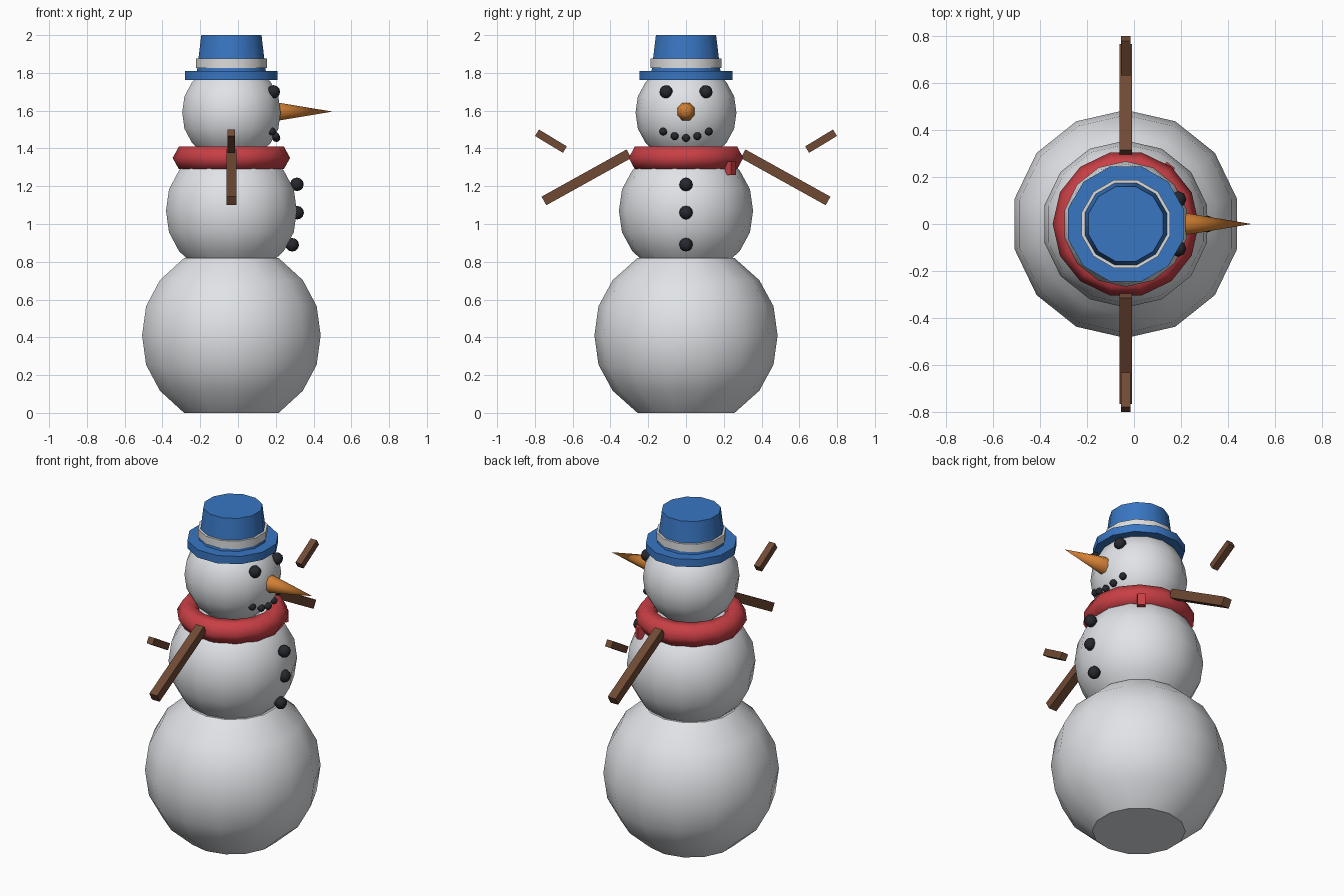
import bpy, bmesh, math
from mathutils import Vector, Matrix

if "Cube" in bpy.data.objects:
    bpy.data.objects.remove(bpy.data.objects["Cube"])

AX = -0.035  # x of the body's axis


def mat(name, rgb):
    m = bpy.data.materials.new(name)
    m.diffuse_color = (*rgb, 1)
    m.use_nodes = True
    m.node_tree.nodes["Principled BSDF"].inputs["Base Color"].default_value = m.diffuse_color
    return m


SNOW = mat("snow", (0.78, 0.80, 0.83))
BLUE = mat("hat blue", (0.04, 0.18, 0.54))
BAND = mat("band grey", (0.72, 0.72, 0.72))
RED = mat("scarf red", (0.58, 0.05, 0.06))
WOOD = mat("wood brown", (0.16, 0.068, 0.035))
ORANGE = mat("carrot orange", (0.66, 0.22, 0.035))
COAL = mat("coal black", (0.02, 0.021, 0.027))


def finish(name, bm, m, smooth=None):
    bmesh.ops.recalc_face_normals(bm, faces=bm.faces)
    me = bpy.data.meshes.new(name)
    bm.to_mesh(me)
    bm.free()
    me.materials.append(m)
    ob = bpy.data.objects.new(name, me)
    bpy.context.collection.objects.link(ob)
    if smooth:
        bpy.ops.object.select_all(action='DESELECT')
        ob.select_set(True)
        bpy.context.view_layer.objects.active = ob
        bpy.ops.object.shade_smooth_by_angle(angle=math.radians(smooth))
    return ob


def lathe(name, prof, n, start, m, smooth=40, ring=False):
    """Spin (radius, z) points round the body axis; ring closes the section."""
    bm = bmesh.new()
    loops = []
    for r, z in prof:
        loops.append([bm.verts.new((AX + r * math.cos(start + math.tau * i / n),
                                    r * math.sin(start + math.tau * i / n), z))
                      for i in range(n)])
    pairs = list(zip(loops, loops[1:]))
    if ring:
        pairs.append((loops[-1], loops[0]))
    else:
        bm.faces.new(loops[0])
        bm.faces.new(loops[-1])
    for a, b in pairs:
        for i in range(n):
            j = (i + 1) % n
            bm.faces.new((a[i], a[j], b[j], b[i]))
    return finish(name, bm, m, smooth)


def coal(name, loc, r):
    bm = bmesh.new()
    bmesh.ops.create_uvsphere(bm, u_segments=8, v_segments=6, radius=r,
                              matrix=Matrix.Translation(loc))
    finish(name, bm, COAL, 50)


def stick(name, a, b, w):
    """Square bar from a to b in the plane of the arms."""
    a, b = Vector(a), Vector(b)
    d = b - a
    bm = bmesh.new()
    bmesh.ops.create_cube(bm, size=1, matrix=Matrix.Translation((a + b) / 2)
                          @ Matrix.Rotation(math.atan2(d.z, d.y), 4, 'X')
                          @ Matrix.Diagonal((w, d.length, w, 1)))
    finish(name, bm, WOOD)


# snowballs: spheres cut flat at top and bottom
HALF = [(1, 0), (0.955, 0.32), (0.8, 0.604), (0.53, 0.845)]
BALL = [(r, -z) for r, z in HALF[:0:-1]] + HALF
for name, r, zc in (("lower_ball", 0.485, 0.41), ("middle_ball", 0.355, 1.07),
                    ("head", 0.267, 1.59)):
    lathe(name, [(r * p, zc + r * q) for p, q in BALL], 14, math.pi / 2, SNOW)

# scarf: ring with a six-sided section, and its small tail
hexa = [(0.245 + 0.066 * math.cos(k * math.pi / 3),
         1.35 + 0.069 * math.sin(k * math.pi / 3)) for k in range(6)]
lathe("scarf", hexa, 14, 0, RED, 65, ring=True)
bm = bmesh.new()
bmesh.ops.create_cube(bm, size=1, matrix=Matrix.Translation((0.145, 0.235, 1.295))
                      @ Matrix.Rotation(math.radians(53), 4, 'Z')
                      @ Matrix.Diagonal((0.04, 0.045, 0.07, 1)))
finish("scarf_tail", bm, RED)

# hat
H = math.pi / 12
lathe("hat_brim", [(0.254, 1.763), (0.254, 1.81)], 12, H, BLUE)
lathe("hat_crown", [(0.19, 1.80), (0.165, 2.0)], 12, H, BLUE)
lathe("hat_band", [(0.194, 1.827), (0.194, 1.875)], 12, H, BAND)

# carrot nose pointing along +x
bm = bmesh.new()
bmesh.ops.create_cone(bm, cap_ends=True, segments=8, radius1=0.054, radius2=0,
                      depth=0.30, matrix=Matrix.Translation((0.35, 0, 1.595))
                      @ Matrix.Rotation(math.pi / 2, 4, 'Y')
                      @ Matrix.Rotation(math.pi / 8, 4, 'Z'))
finish("nose", bm, ORANGE, 50)

# buttons and middle of the mouth
for i, (x, z) in enumerate(((0.312, 1.21), (0.313, 1.06), (0.287, 0.89))):
    coal(f"button_{i}", (x, 0, z), 0.036)
coal("mouth_middle", (0.203, 0, 1.455), 0.021)

# paired parts: eyes, mouth pieces, arms and twigs
for s, side in ((1, "left"), (-1, "right")):
    coal("eye_" + side, (0.188, s * 0.105, 1.70), 0.035)
    coal("mouth_inner_" + side, (0.199, s * 0.06, 1.465), 0.021)
    coal("mouth_outer_" + side, (0.18, s * 0.12, 1.49), 0.021)
    stick("arm_" + side, (AX, s * 0.302, 1.372), (AX, s * 0.752, 1.122), 0.052)
    stick("twig_" + side, (AX, s * 0.641, 1.394), (AX, s * 0.789, 1.483), 0.04)
